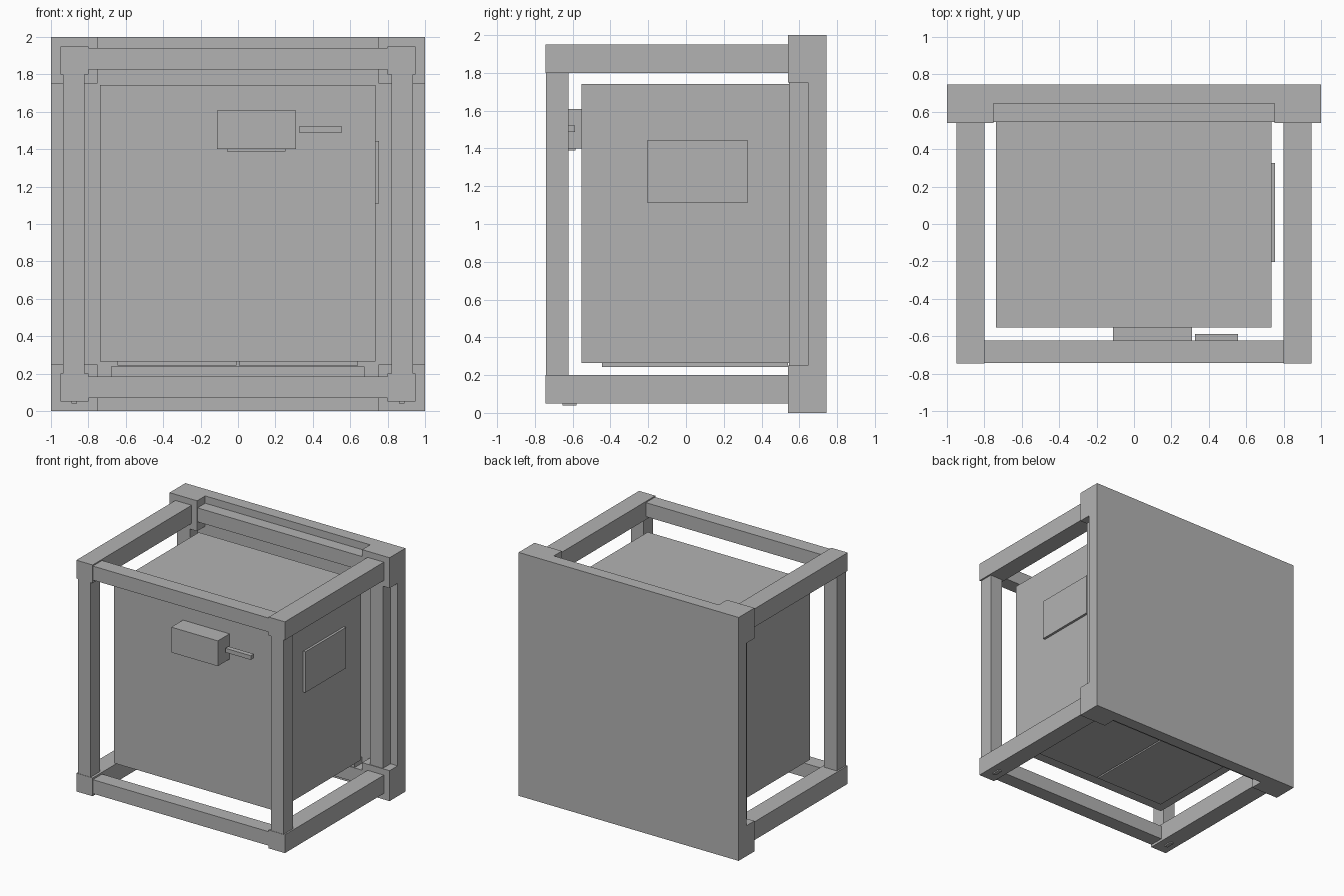
import bpy

if "Cube" in bpy.data.objects:
    bpy.data.objects.remove(bpy.data.objects["Cube"])

grey = bpy.data.materials.new("plain grey")
grey.diffuse_color = (0.45, 0.45, 0.45, 1)
grey.use_nodes = True
grey.node_tree.nodes["Principled BSDF"].inputs["Base Color"].default_value = grey.diffuse_color


def block(name, x, y, z):
    """Box spanning the given (min, max) ranges."""
    verts = [(a, b, c) for a in x for b in y for c in z]
    faces = [(0, 1, 3, 2), (4, 6, 7, 5), (0, 4, 5, 1),
             (2, 3, 7, 6), (0, 2, 6, 4), (1, 5, 7, 3)]
    mesh = bpy.data.meshes.new(name)
    mesh.from_pydata(verts, [], faces)
    mesh.materials.append(grey)
    ob = bpy.data.objects.new(name, mesh)
    bpy.context.collection.objects.link(ob)
    return ob


def pair(name, x, y, z):
    """The same box on the right and the left."""
    block(name + "_right", x, y, z)
    block(name + "_left", (-x[1], -x[0]), y, z)


# Back panel with four corner blocks
block("back_panel", (-1, 1), (0.645, 0.745), (0, 2))
for level, z in (("bottom", (0, 0.25)), ("top", (1.75, 2))):
    pair(level + "_corner_block", (0.75, 1), (0.54, 0.645), z)

# Frame: side rails, cross rails and upright posts
FRONT, REAR = (-0.742, -0.622), (0.545, 0.645)
for level, side_z, cross_z in (("bottom", (0.05, 0.2), (0.07, 0.185)),
                               ("top", (1.8, 1.95), (1.825, 1.94))):
    pair(level + "_side_rail", (0.8, 0.948), (-0.745, 0.54), side_z)
    block(level + "_front_rail", (-0.8, 0.8), FRONT, cross_z)
    block(level + "_rear_rail", (-0.75, 0.75), REAR, cross_z)
pair("front_post", (0.82, 0.935), FRONT, (0.2, 1.8))
pair("rear_post", (0.82, 0.935), REAR, (0.25, 1.75))
block("rear_support", (-0.68, 0.675), (0.55, 0.645), (0.185, 0.237))
pair("foot_pad", (0.86, 0.89), (-0.655, -0.58), (0.04, 0.05))

# Central cabinet with two bottom flaps
block("cabinet", (-0.738, 0.735), (-0.553, 0.545), (0.265, 1.742))
block("bottom_flap_left", (-0.645, -0.008), (-0.445, 0.54), (0.243, 0.265))
block("bottom_flap_right", (0.005, 0.642), (-0.445, 0.54), (0.243, 0.265))

# Fittings on the cabinet
block("latch_box", (-0.113, 0.31), (-0.705, -0.553), (1.4, 1.608))
block("latch_base", (-0.06, 0.253), (-0.68, -0.585), (1.388, 1.4))
block("latch_handle", (0.325, 0.556), (-0.628, -0.588), (1.488, 1.522))
block("side_plate", (0.735, 0.755), (-0.203, 0.325), (1.11, 1.445))
